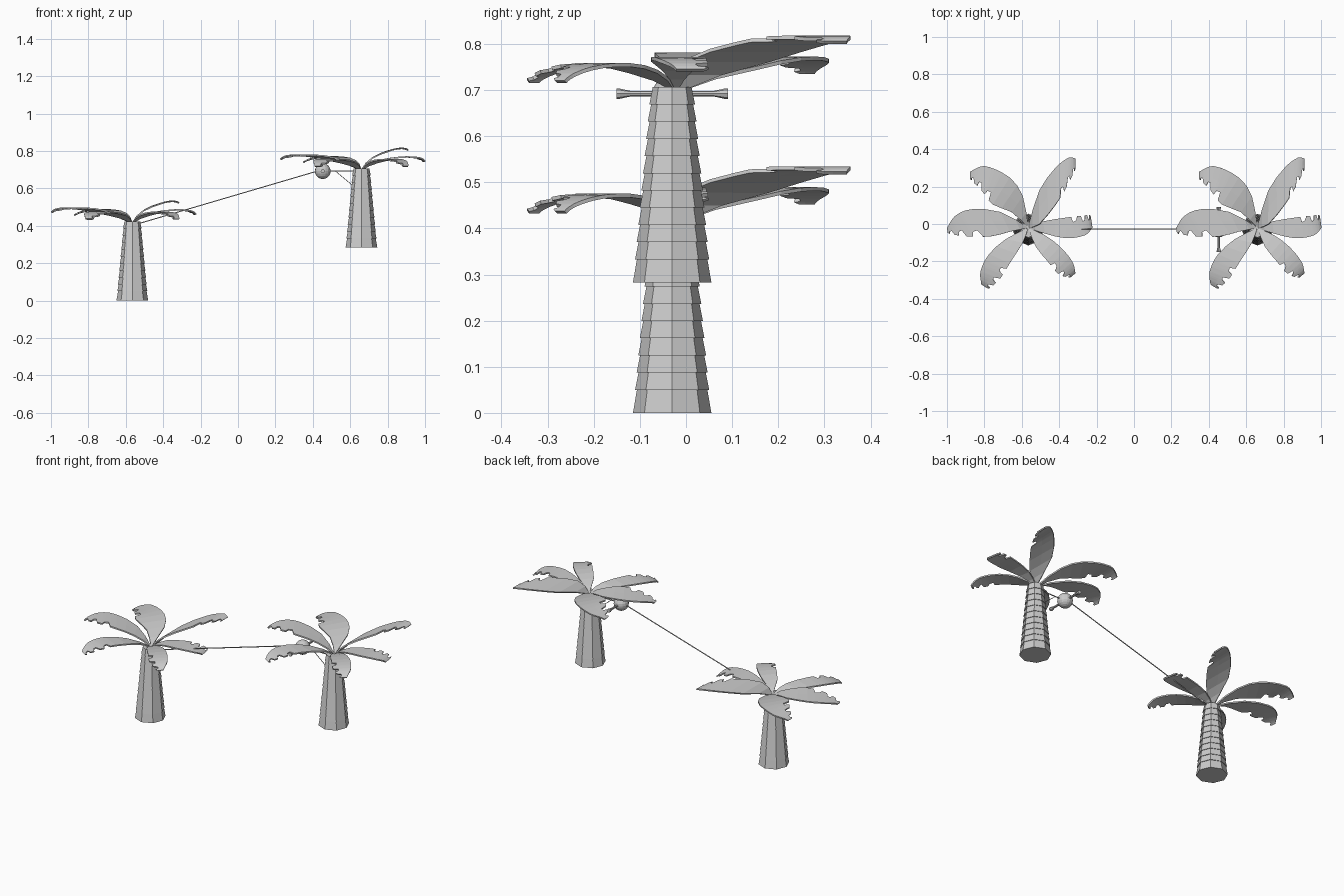
import bpy, bmesh, math
from mathutils import Vector

if "Cube" in bpy.data.objects:
    bpy.data.objects.remove(bpy.data.objects["Cube"])

CY = -0.03                                        # shared centre line of trunks and rope
TREES = [(-0.565, 0.0), (0.66, 0.283)]            # x, base height


def make(name, verts, faces):
    mesh = bpy.data.meshes.new(name)
    mesh.from_pydata(verts, [], faces)
    bm = bmesh.new()
    bm.from_mesh(mesh)
    bmesh.ops.recalc_face_normals(bm, faces=bm.faces)
    bm.to_mesh(mesh)
    bm.free()
    ob = bpy.data.objects.new(name, mesh)
    bpy.context.collection.objects.link(ob)
    return ob


def lathe(name, profile, sides):
    """Revolve (radius, z) points around z, with capped ends."""
    verts = [(r * math.cos(2 * math.pi * k / sides), r * math.sin(2 * math.pi * k / sides), z)
             for r, z in profile for k in range(sides)]
    faces = [(i * sides + k, i * sides + (k + 1) % sides,
              (i + 1) * sides + (k + 1) % sides, (i + 1) * sides + k)
             for i in range(len(profile) - 1) for k in range(sides)]
    faces += [tuple(range(sides)), tuple(range(len(verts) - sides, len(verts)))]
    return make(name, verts, faces)


def rod(name, a, b, r, sides=6):
    a, b = Vector(a), Vector(b)
    ob = lathe(name, [(r, 0), (r, (b - a).length)], sides)
    ob.rotation_mode = 'QUATERNION'
    ob.rotation_quaternion = (b - a).to_track_quat('Z', 'Y')
    ob.location = a
    return ob


def curve_at(pts, t):
    """Smooth curve through the points, t from 0 to 1."""
    n = len(pts) - 1
    i = min(int(t * n), n - 1)
    u = t * n - i
    p0, p1, p2, p3 = pts[max(i - 1, 0)], pts[i], pts[i + 1], pts[min(i + 2, n)]
    return p1 + 0.5 * u * (p2 - p0 + u * (2 * p0 - 5 * p1 + 4 * p2 - p3
                                          + u * (3 * (p1 - p2) + p3 - p0)))


# Fronds: smooth edge, torn edge, (middle height, tip height)
FRONDS = [
    ([(-.15, .085), (-.30, .10), (-.39, .065), (-.433, 0)],
     [(-.10, -.02), (-.20, -.045), (-.33, -.045), (-.428, -.03)], (.535, .472)),
    ([(-.03, .17), (-.10, .27), (-.23, .33), (-.31, .30)],
     [(-.09, .085), (-.19, .125), (-.25, .20), (-.31, .26)], (.53, .455)),
    ([(.06, .20), (.145, .32), (.215, .375), (.25, .37)],
     [(.06, .02), (.15, .13), (.205, .22), (.25, .31)], (.565, .52)),
    ([(.09, -.03), (.20, -.055), (.30, -.04), (.34, 0)],
     [(.08, .035), (.20, .055), (.28, .065), (.33, .07)], (.525, .46)),
    ([(.09, -.04), (.17, -.10), (.235, -.18), (.25, -.24)],
     [(.04, -.10), (.10, -.175), (.16, -.245), (.22, -.265)], (.515, .435)),
    ([(-.12, -.06), (-.21, -.14), (-.255, -.23), (-.25, -.30)],
     [(-.03, -.08), (-.10, -.19), (-.15, -.27), (-.21, -.325)], (.515, .435)),
]
# Stations along a frond: position, depth of tear
STATIONS = [(0, 0), (.12, 0), (.25, 0), (.38, 0), (.5, 0), (.58, 0), (.60, .25), (.65, .2),
            (.68, 0), (.75, 0), (.77, .3), (.81, .25), (.84, 0), (.89, 0), (.91, .35),
            (.95, .3), (.97, 0), (1, .15)]


def frond(name, smooth, torn, heights, x, base):
    edges = []
    for side in (smooth, torn):
        pts = [Vector(p) for p in side]
        edges.append([pts[0] * 0.1] + pts)
    verts = []
    for t, tear in STATIONS:
        a, b = curve_at(edges[0], t), curve_at(edges[1], t)
        z = .42 * (1 - t) ** 2 + 2 * t * (1 - t) * heights[0] + t * t * heights[1]
        for p in (a, a.lerp(b, 0.5), b.lerp(a, tear)):
            verts.append((p.x, p.y, z))
    faces = [(3 * i + k, 3 * i + k + 1, 3 * i + k + 4, 3 * i + k + 3)
             for i in range(len(STATIONS) - 1) for k in (0, 1)]
    ob = make(name, verts, faces)
    ob.location = (x, CY + 0.009, base)
    mod = ob.modifiers.new("thickness", 'SOLIDIFY')
    mod.thickness = 0.008
    mod.offset = 0


# Palms: stepped eight-sided trunk with six fronds
rings = [0, .05] + [.05 + .0373 * i for i in range(1, 11)]
trunk_profile = []
for lo, hi in zip(rings, rings[1:]):
    trunk_profile += [(.085 - .092 * lo, lo), (.081 - .092 * hi, hi)]
for n, (x, base) in enumerate(TREES, 1):
    trunk = lathe(f"palm_{n}_trunk", trunk_profile, 8)
    trunk.location = (x, CY, base)
    for k, (smooth, torn, heights) in enumerate(FRONDS, 1):
        frond(f"palm_{n}_frond_{k}", smooth, torn, heights, x, base)

# Zip line rope, its tie to the upper trunk and the brace
rod("zip_rope", (-.53, CY + .004, .412), (.45, CY + .004, .70), .003)
rod("rope_tie", (.45, CY, .693), (.64, CY, .693), .003)
rod("rope_brace", (.52, CY, .693), (.62, CY, .61), .002)

# Round pulley with a flared handle bar through it
bpy.ops.mesh.primitive_uv_sphere_add(segments=16, ring_count=10, radius=.042,
                                     location=(.453, CY, .692))
bpy.context.object.name = "pulley_ball"
handle = lathe("handle_bar", [(.011, -.121), (.011, -.113), (.006, -.09), (.006, .09),
                              (.011, .113), (.011, .121)], 8)
handle.rotation_euler.x = math.radians(90)
handle.location = (.453, CY, .692)
